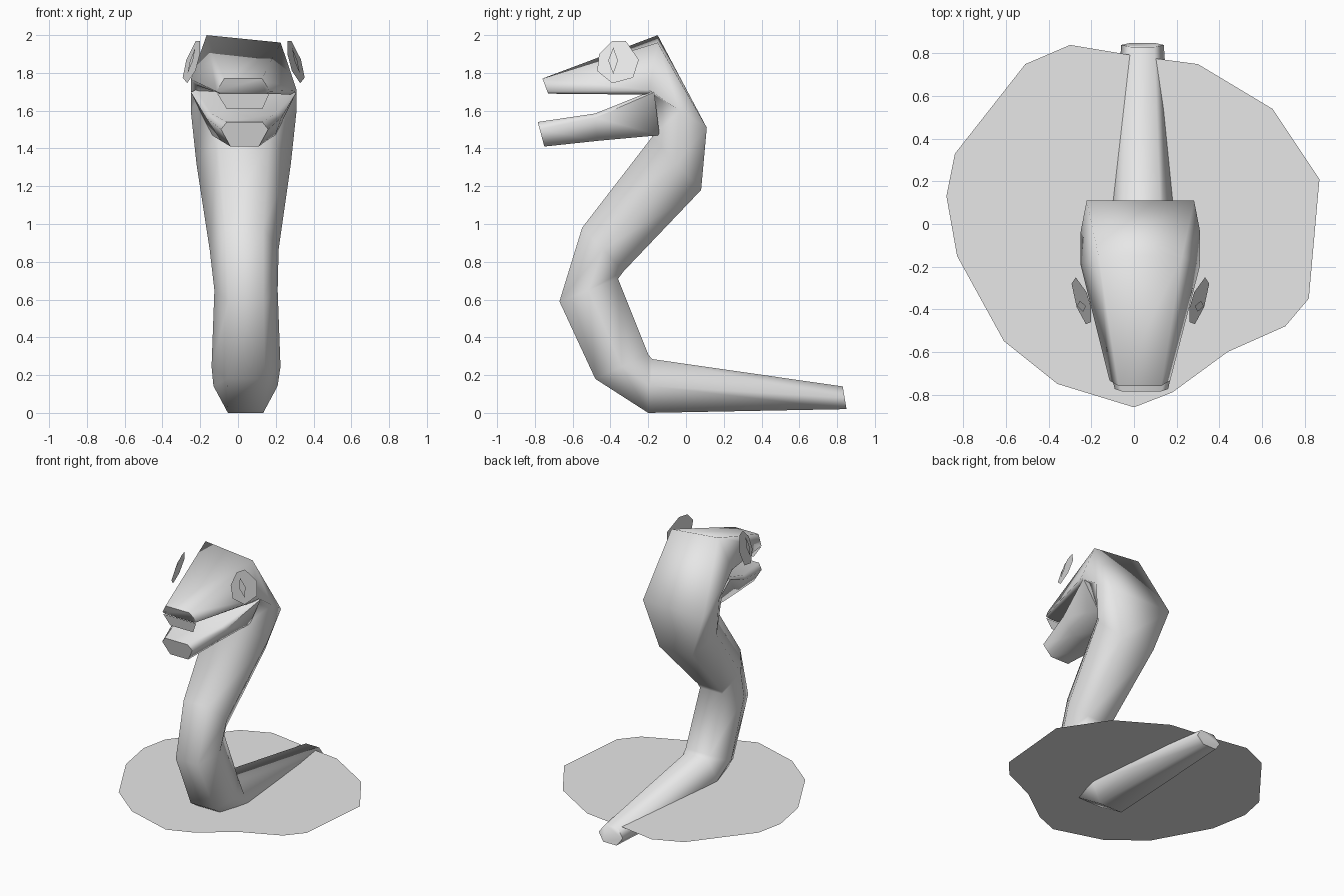
import bpy, bmesh, math
from mathutils import Vector

if "Cube" in bpy.data.objects:
    bpy.data.objects.remove(bpy.data.objects["Cube"])

grey = bpy.data.materials.new("plain grey")
grey.diffuse_color = (0.8, 0.8, 0.8, 1)
grey.use_nodes = True
grey.node_tree.nodes["Principled BSDF"].inputs["Base Color"].default_value = grey.diffuse_color


def finish(name, bm, smooth=False, recalc=False):
    if recalc:
        bmesh.ops.recalc_face_normals(bm, faces=bm.faces[:])
    me = bpy.data.meshes.new(name)
    bm.to_mesh(me)
    bm.free()
    ob = bpy.data.objects.new(name, me)
    bpy.context.collection.objects.link(ob)
    me.materials.append(grey)
    if smooth:
        bpy.ops.object.select_all(action='DESELECT')
        ob.select_set(True)
        bpy.context.view_layer.objects.active = ob
        bpy.ops.object.shade_smooth_by_angle(angle=math.radians(75))
    return ob


def ring(inner, outer, xl, xr, side=0.5, k_in=0.55, k_out=0.55, tilt=0.0):
    """Six-sided section from outer to inner (y, z) points, widest at 'side'."""
    cx, w = (xl + xr) / 2, (xr - xl) / 2
    shape = [(side, 1), (1, k_in), (1, -k_in), (side, -1), (0, -k_out), (0, k_out)]
    pts = []
    for t, u in shape:
        y = outer[0] + (inner[0] - outer[0]) * t
        z = outer[1] + (inner[1] - outer[1]) * t
        pts.append((cx + u * w, y, z + tilt * u * w))
    return pts


def loft(name, rings):
    bm = bmesh.new()
    rows = [[bm.verts.new(p) for p in r] for r in rings]
    for a, b in zip(rows, rows[1:]):
        for i in range(6):
            j = (i + 1) % 6
            bm.faces.new((a[i], a[j], b[j], b[i]))
    bm.faces.new(rows[0])
    bm.faces.new(rows[-1])
    return finish(name, bm, True, True)


def plate(name, pts):
    bm = bmesh.new()
    bm.faces.new([bm.verts.new(p) for p in pts])
    return finish(name, bm)


# tail, neck and upper head in one sweep
loft("body", [
    ring((0.83, 0.14), (0.85, 0.02), -0.06, 0.14),
    ring((-0.18, 0.285), (-0.20, 0.0), -0.13, 0.21),
    ring((-0.20, 0.31), (-0.48, 0.18), -0.14, 0.225),
    ring((-0.36, 0.71), (-0.67, 0.59), -0.125, 0.21),
    ring((-0.33, 0.75), (-0.55, 0.98), -0.15, 0.215),
    ring((0.08, 1.18), (-0.18, 1.46), -0.22, 0.28),
    ring((0.11, 1.51), (-0.18, 1.69), -0.25, 0.31, 0.5, 0.9, 0.8),
    ring((-0.15, 1.98), (-0.20, 1.71), -0.25, 0.31, 0.1, 0.7, 0.9, -0.1),
    ring((-0.76, 1.77), (-0.73, 1.69), -0.115, 0.17, 0.15, 0.7, 0.85),
])

# lower jaw
loft("lower_jaw", [
    ring((-0.17, 1.71), (-0.14, 1.47), -0.25, 0.31, 0.95, 0.9, 0.6),
    ring((-0.48, 1.585), (-0.47, 1.44), -0.17, 0.23, 0.85, 0.85, 0.6),
    ring((-0.785, 1.54), (-0.75, 1.41), -0.09, 0.16, 0.7, 0.75, 0.6),
])

# upper teeth strip
plate("teeth", [(-0.11, -0.735, 1.69), (-0.06, -0.72, 1.61),
                (0.13, -0.72, 1.61), (0.165, -0.735, 1.69)])

# eyes: tilted plates with a slit pupil, mirrored about the head centre
EYE = [(-0.39, 1.97), (-0.32, 1.97), (-0.25, 1.87), (-0.28, 1.775),
       (-0.39, 1.745), (-0.47, 1.81), (-0.46, 1.90)]
PUPIL = [(-0.385, 1.935), (-0.36, 1.865), (-0.385, 1.795), (-0.412, 1.865)]
for side, label in ((1, "right"), (-1, "left")):
    for part, outline, lift in (("eye", EYE, 0.0), ("pupil", PUPIL, 0.012)):
        pts = [(0.03 + side * (0.272 + lift + 0.3 * (y + 0.365) - 0.3 * (z - 1.86)), y, z)
               for y, z in outline]
        if side > 0:
            pts.reverse()
        plate(label + "_" + part, pts)

# flat irregular base disc
DISC = [(0, -0.86), (0.18, -0.79), (0.44, -0.60), (0.71, -0.48), (0.82, -0.35),
        (0.87, 0.21), (0.65, 0.54), (0.30, 0.75), (0, 0.79), (-0.30, 0.84),
        (-0.51, 0.75), (-0.84, 0.33), (-0.88, 0.13), (-0.83, -0.15),
        (-0.61, -0.55), (-0.36, -0.75)]
plate("base_disc", [(x, y, 0.14) for x, y in DISC])
